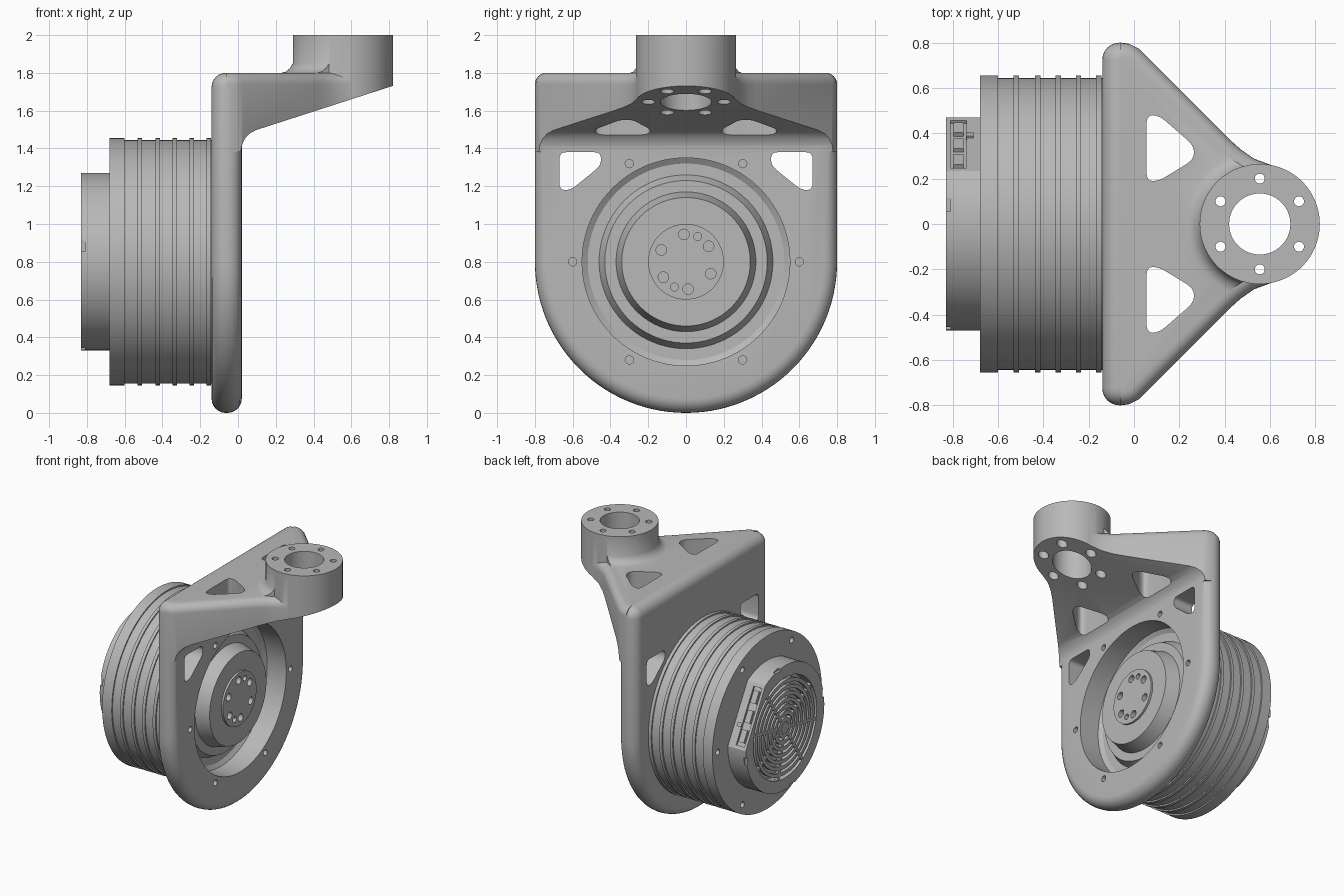
import bpy, bmesh, math
from mathutils import Matrix, Vector

if "Cube" in bpy.data.objects:
    bpy.data.objects.remove(bpy.data.objects["Cube"])

grey = bpy.data.materials.new("light grey")
grey.use_nodes = True
grey.diffuse_color = (0.48, 0.48, 0.48, 1)
grey.node_tree.nodes["Principled BSDF"].inputs["Base Color"].default_value = (0.48, 0.48, 0.48, 1)

AXIS_Z = 0.8      # height of the motor axis
BOSS_X = 0.555    # centre of the mounting boss


def finish(name, bm):
    bmesh.ops.remove_doubles(bm, verts=bm.verts, dist=1e-5)
    bmesh.ops.recalc_face_normals(bm, faces=bm.faces)
    mesh = bpy.data.meshes.new(name)
    bm.to_mesh(mesh)
    bm.free()
    mesh.materials.append(grey)
    ob = bpy.data.objects.new(name, mesh)
    bpy.context.scene.collection.objects.link(ob)
    return ob


def add_lathe(bm, profile, axis, centre=(0, 0, AXIS_Z), steps=96, closed=False):
    """Spin (height, radius) points around the x or z axis."""
    c = Vector(centre)
    place = (lambda h, r: Vector((h, 0, r))) if axis == "x" else (lambda h, r: Vector((r, 0, h)))
    vs = [bm.verts.new(c + place(h, r)) for h, r in profile]
    es = [bm.edges.new(p) for p in zip(vs, vs[1:])]
    if closed:
        es.append(bm.edges.new((vs[-1], vs[0])))
    bmesh.ops.spin(bm, geom=vs + es, cent=c, axis=place(1, 0), angle=math.tau,
                   steps=steps, use_merge=True)


def lathe(name, profile, axis, **kw):
    bm = bmesh.new()
    add_lathe(bm, profile, axis, **kw)
    return finish(name, bm)


def pins(name, spots, r, lo, hi, axis, steps=20):
    """Cylinders along one axis, used as drills."""
    bm = bmesh.new()
    for c in spots:
        add_lathe(bm, [(lo, 0), (lo, r), (hi, r), (hi, 0)], axis, centre=c, steps=steps)
    return finish(name, bm)


def prism(name, outlines, axis, lo, hi, edge_rule=None, bevel=0.0):
    """Extrude flat outlines along an axis, optionally rounding chosen edges."""
    place = {"x": lambda a, b, h: (h, a, b), "y": lambda a, b, h: (a, h, b),
             "z": lambda a, b, h: (a, b, h)}[axis]
    bm = bmesh.new()
    for pts in outlines:
        face = bm.faces.new([bm.verts.new(place(a, b, lo)) for a, b in pts])
        new = bmesh.ops.extrude_face_region(bm, geom=[face])["geom"]
        bmesh.ops.translate(bm, vec=place(0, 0, hi - lo),
                            verts=[v for v in new if isinstance(v, bmesh.types.BMVert)])
    bmesh.ops.recalc_face_normals(bm, faces=bm.faces)
    if edge_rule:
        bmesh.ops.bevel(bm, geom=[e for e in bm.edges if edge_rule(e)], offset=bevel,
                        segments=6, profile=0.5, affect="EDGES", clamp_overlap=False)
    return finish(name, bm)


def boxes(name, items):
    """Boxes as (size, offset, angle), turned around the motor axis."""
    bm = bmesh.new()
    for size, offset, angle in items:
        m = (Matrix.Translation((0, 0, AXIS_Z)) @ Matrix.Rotation(angle, 4, "X")
             @ Matrix.Translation(offset) @ Matrix.Diagonal((*size, 1)))
        bmesh.ops.create_cube(bm, size=1, matrix=m)
    return finish(name, bm)


def combine(ob, other, op="DIFFERENCE"):
    mod = ob.modifiers.new("combine", "BOOLEAN")
    mod.operation, mod.object, mod.solver = op, other, "EXACT"
    bpy.context.view_layer.objects.active = ob
    bpy.ops.object.modifier_apply(modifier=mod.name)
    bpy.data.objects.remove(other)


def rounded(pts, r):
    out = []
    for i, p in enumerate(pts):
        p, a, b = Vector(p), Vector(pts[i - 1]), Vector(pts[(i + 1) % len(pts)])
        s, e = [p + (q - p).normalized() * min(r, (q - p).length * 0.49) for q in (a, b)]
        out += [s.lerp(p, t / 4).lerp(p.lerp(e, t / 4), t / 4) for t in range(5)]
    return out


def both_sides(pts):
    return [pts, [(a, -b) for a, b in pts]]


def circle_spots(x, r, count, start=0.0):
    turn = [start + math.tau * i / count for i in range(count)]
    return [(x, r * math.cos(t), AXIS_Z + r * math.sin(t)) for t in turn]


# Bracket arm: tapered outline, boss with a blended foot, sloped underside
half = [(-0.06, 0.8), (-0.02, 0.795), (0.02, 0.775), (0.42, 0.375), (0.47, 0.33),
        (0.53, 0.288), (0.62, 0.255)]
outline = half + [(x, -y) for x, y in reversed(half)]
arm = prism("arm", [outline], "z", 1.38, 1.8,
            lambda e: all(v.co.z > 1.79 for v in e.verts)
            and sum(v.co.x for v in e.verts) > -0.11 and abs(e.verts[0].co.y + e.verts[1].co.y) > 0.1, 0.06)
boss = lathe("boss", [(1.4, 0), (1.4, 0.265), (2, 0.265), (2, 0)], "z", centre=(BOSS_X, 0, 0))
foot = lathe("boss_foot", [(1.7, 0), (1.7, 0.325), (1.8, 0.325), (1.807, 0.3), (1.825, 0.28),
                           (1.86, 0.26), (1.86, 0)], "z", centre=(BOSS_X, 0, 0))
combine(foot, prism("foot_limit", [[(x - 0.03, y * 0.85) for x, y in outline]], "z", 1.6, 1.9), "INTERSECT")
combine(arm, boss, "UNION")
combine(arm, foot, "UNION")
under = [(0.01, 1.2), (0.01, 1.36), (0.022, 1.42), (0.035, 1.45), (0.06, 1.478), (0.095, 1.497),
         (0.9, 1.757), (0.9, 1.2)]
combine(arm, prism("underside", [under], "y", -1, 1))

# Bracket plate: half-round bottom, fully rounded rim
arc = [(0.8 * math.cos(t), AXIS_Z + 0.8 * math.sin(t))
       for t in (math.pi + math.pi * i / 56 for i in range(57))]
bracket = prism("bracket", [arc + [(0.8, 1.8), (-0.8, 1.8)]], "x", -0.14, 0.02,
                lambda e: abs(e.verts[0].co.x - e.verts[1].co.x) < 0.01
                or all(v.co.z > 1.75 for v in e.verts), 0.075)
combine(bracket, arm, "UNION")

# Bracket openings
combine(bracket, pins("motor_opening", [(0, 0, AXIS_Z)], 0.55, -0.3, 0.1, "x", 96))
plate_window = rounded([(-0.67, 1.38), (-0.45, 1.38), (-0.45, 1.31), (-0.61, 1.18), (-0.67, 1.18)], 0.035)
combine(bracket, prism("plate_windows", [plate_window, [(-a, b) for a, b in plate_window]], "x", -0.3, 0.1))
arm_window = rounded([(0.055, 0.48), (0.11, 0.48), (0.265, 0.345), (0.265, 0.285), (0.11, 0.19), (0.055, 0.19)], 0.04)
combine(bracket, prism("arm_windows", both_sides(arm_window), "z", 1.3, 1.9))
combine(bracket, pins("bore", [(BOSS_X, 0, 0)], 0.135, 1.3, 2.1, "z", 64))
boss_spots = [(BOSS_X + 0.2 * math.sin(i * math.pi / 3), 0.2 * math.cos(i * math.pi / 3), 0) for i in range(6)]
combine(bracket, pins("boss_bolts", boss_spots, 0.022, 1.3, 2.1, "z"))
combine(bracket, pins("boss_counterbores", boss_spots, 0.036, 1.3, 1.8, "z"))
combine(bracket, pins("plate_bolts", circle_spots(0, 0.6, 6), 0.022, -0.04, 0.1, "x"))

# Motor housing: ribbed drum with a stepped output face
profile = [(-0.68, 0), (-0.68, 0.655), (-0.6, 0.655), (-0.6, 0.645)]
for c in (-0.52, -0.425, -0.335, -0.245, -0.155):
    profile += [(c - 0.012, 0.645), (c - 0.012, 0.655), (c + 0.012, 0.655), (c + 0.012, 0.645)]
profile += [(-0.14, 0.645), (-0.14, 0.55), (-0.16, 0.52), (-0.16, 0.46), (-0.1, 0.43),
            (-0.1, 0.37), (0, 0.34), (0, 0.2), (0.015, 0.2), (0.015, 0)]
housing = lathe("motor_housing", profile, "x", steps=128)
combine(housing, pins("output_bolts", circle_spots(0, 0.145, 6, 0.6), 0.028, -0.05, 0.1, "x"))
combine(housing, pins("output_dowels", circle_spots(0, 0.147, 2, 1.14), 0.021, -0.05, 0.1, "x"))
combine(housing, pins("rear_bolts", circle_spots(0, 0.59, 6), 0.022, -0.8, -0.64, "x"))

# Rear cap with a flat, a connector pocket and rim notches
cap = lathe("rear_cap", [(-0.67, 0), (-0.67, 0.47), (-0.83, 0.47), (-0.83, 0.38), (-0.76, 0.38), (-0.76, 0)], "x")
tilt = math.radians(30)
combine(cap, boxes("flat", [((0.4, 0.2, 0.8), (-0.879, 0.507, 0), tilt)]))
combine(cap, boxes("pocket", [((0.07, 0.04, 0.42), (-0.775, 0.412, 0), tilt)]))
combine(cap, boxes("notches", [((0.04, 0.04, 0.06), (-0.83, 0.47, -0.085), i * math.pi / 2) for i in range(4)]))
boxes("connectors", [((0.045, 0.022, 0.09), (-0.775, 0.4, z), tilt) for z in (-0.14, 0, 0.14)]
      + [((0.035, 0.02, 0.03), (-0.725, 0.407, -0.07), tilt)])

# Fan grille: concentric rings and spokes
bm = bmesh.new()
for i in range(7):
    r = 0.06 + 0.047 * i
    add_lathe(bm, [(-0.828, r - 0.013), (-0.828, r + 0.013), (-0.8, r + 0.013), (-0.8, r - 0.013)],
              "x", steps=64, closed=True)
finish("grille_rings", bm)
boxes("grille_spokes", [((0.026, 0.76, 0.022), (-0.814, 0, 0), i * math.pi / 4 + 0.2) for i in range(4)])
lathe("grille_hub", [(-0.83, 0), (-0.83, 0.04), (-0.77, 0.04), (-0.77, 0)], "x", steps=32)

# Smooth shading with sharp edges kept
for ob in bpy.context.scene.objects:
    if ob.type == "MESH":
        bpy.ops.object.select_all(action="DESELECT")
        ob.select_set(True)
        bpy.context.view_layer.objects.active = ob
        bpy.ops.object.shade_smooth_by_angle(angle=math.radians(30))
